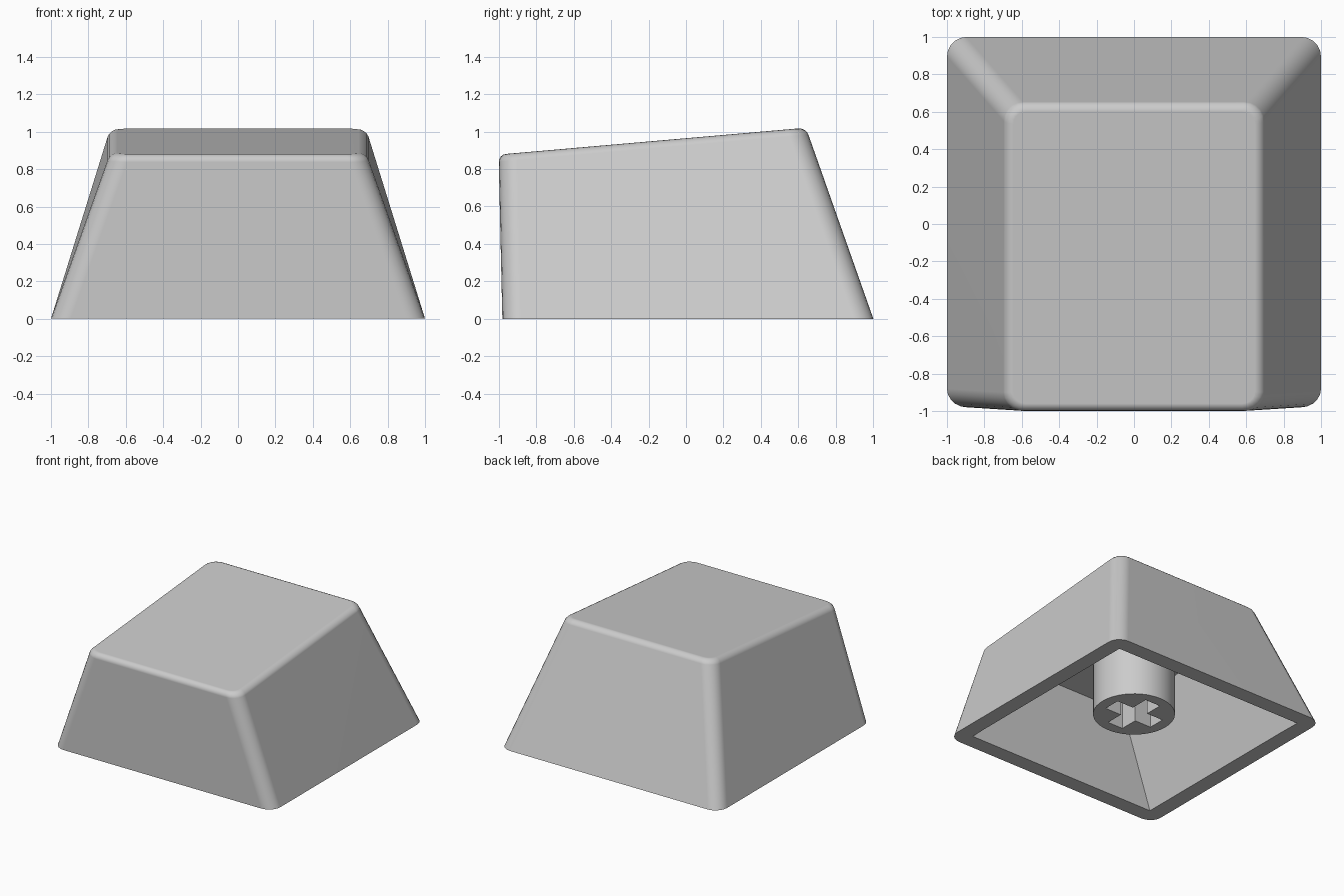
import bpy, bmesh, math
from mathutils import Matrix

if "Cube" in bpy.data.objects:
    bpy.data.objects.remove(bpy.data.objects["Cube"], do_unlink=True)

grey = bpy.data.materials.new("light_grey_plastic")
grey.use_nodes = True
GREY = (0.6, 0.6, 0.6, 1)
grey.diffuse_color = GREY
grey.node_tree.nodes["Principled BSDF"].inputs["Base Color"].default_value = GREY


def finish(bm, name):
    bmesh.ops.recalc_face_normals(bm, faces=bm.faces)
    mesh = bpy.data.meshes.new(name)
    bm.to_mesh(mesh)
    bm.free()
    obj = bpy.data.objects.new(name, mesh)
    bpy.context.collection.objects.link(obj)
    mesh.materials.append(grey)
    return obj


def tapered_block(base, top):
    """Each end is (half width, front y, front z, back y, back z)."""
    bm = bmesh.new()
    rings = []
    for w, fy, fz, by, bz in (base, top):
        corners = ((-w, fy, fz), (w, fy, fz), (w, by, bz), (-w, by, bz))
        rings.append([bm.verts.new(c) for c in corners])
    low, high = rings
    bm.faces.new(low[::-1])
    bm.faces.new(high)
    for i in range(4):
        j = (i + 1) % 4
        bm.faces.new((low[i], low[j], high[j], high[i]))
    uprights = [bm.edges.get((low[i], high[i])) for i in range(4)]
    bm.normal_update()
    return bm, uprights


def box(name, size, centre):
    bm = bmesh.new()
    place = Matrix.Translation(centre) @ Matrix.Diagonal((*size, 1))
    bmesh.ops.create_cube(bm, size=1, matrix=place)
    return finish(bm, name)


def activate(obj):
    bpy.ops.object.select_all(action="DESELECT")
    obj.select_set(True)
    bpy.context.view_layer.objects.active = obj


def cut(obj, cutter):
    cutter.hide_render = True
    activate(obj)
    mod = obj.modifiers.new("cut", "BOOLEAN")
    mod.operation = "DIFFERENCE"
    mod.solver = "EXACT"
    mod.object = cutter
    bpy.ops.object.modifier_apply(modifier=mod.name)
    bpy.data.objects.remove(cutter, do_unlink=True)


def smooth(obj):
    """Smooth the rounded edges while large faces stay flat."""
    activate(obj)
    bpy.ops.object.shade_smooth_by_angle(angle=math.radians(30))
    mod = obj.modifiers.new("flat_faces", "WEIGHTED_NORMAL")
    mod.keep_sharp = True
    bpy.ops.object.modifier_apply(modifier=mod.name)


# Outer cap: round the upright corners, then the rim of the sloping top
bm, uprights = tapered_block((1.0, -0.98, 0, 1.0, 0),
                             (0.685, -1.0, 0.877, 0.64, 1.02))
bmesh.ops.bevel(bm, geom=uprights, offset=0.1, segments=5, profile=0.5,
                affect="EDGES", clamp_overlap=True)
bm.normal_update()
lid = max(bm.faces, key=lambda f: f.calc_center_median().z)
bmesh.ops.bevel(bm, geom=list(lid.edges), offset=0.04, segments=4, profile=0.5,
                affect="EDGES", clamp_overlap=True)
cap = finish(bm, "cap_shell")

# Hollow underside: walls and ceiling run parallel to the outside
bm, _ = tapered_block((0.902, -0.849, -0.1, 0.906, -0.1),
                      (0.62, -0.86, 0.77, 0.55, 0.89))
cut(cap, finish(bm, "cavity_cutter"))
smooth(cap)

# Round stem with a cross-shaped socket
STEM_BOTTOM, STEM_TOP = 0.14, 0.88
bm = bmesh.new()
bmesh.ops.create_cone(bm, cap_ends=True, segments=48, radius1=0.308, radius2=0.308,
                      depth=STEM_TOP - STEM_BOTTOM,
                      matrix=Matrix.Translation((0, 0, (STEM_TOP + STEM_BOTTOM) / 2)))
stem = finish(bm, "stem")
for size in ((0.44, 0.14, 0.6), (0.14, 0.44, 0.6)):
    cut(stem, box("socket_cutter", size, (0, 0, 0.28)))
smooth(stem)
